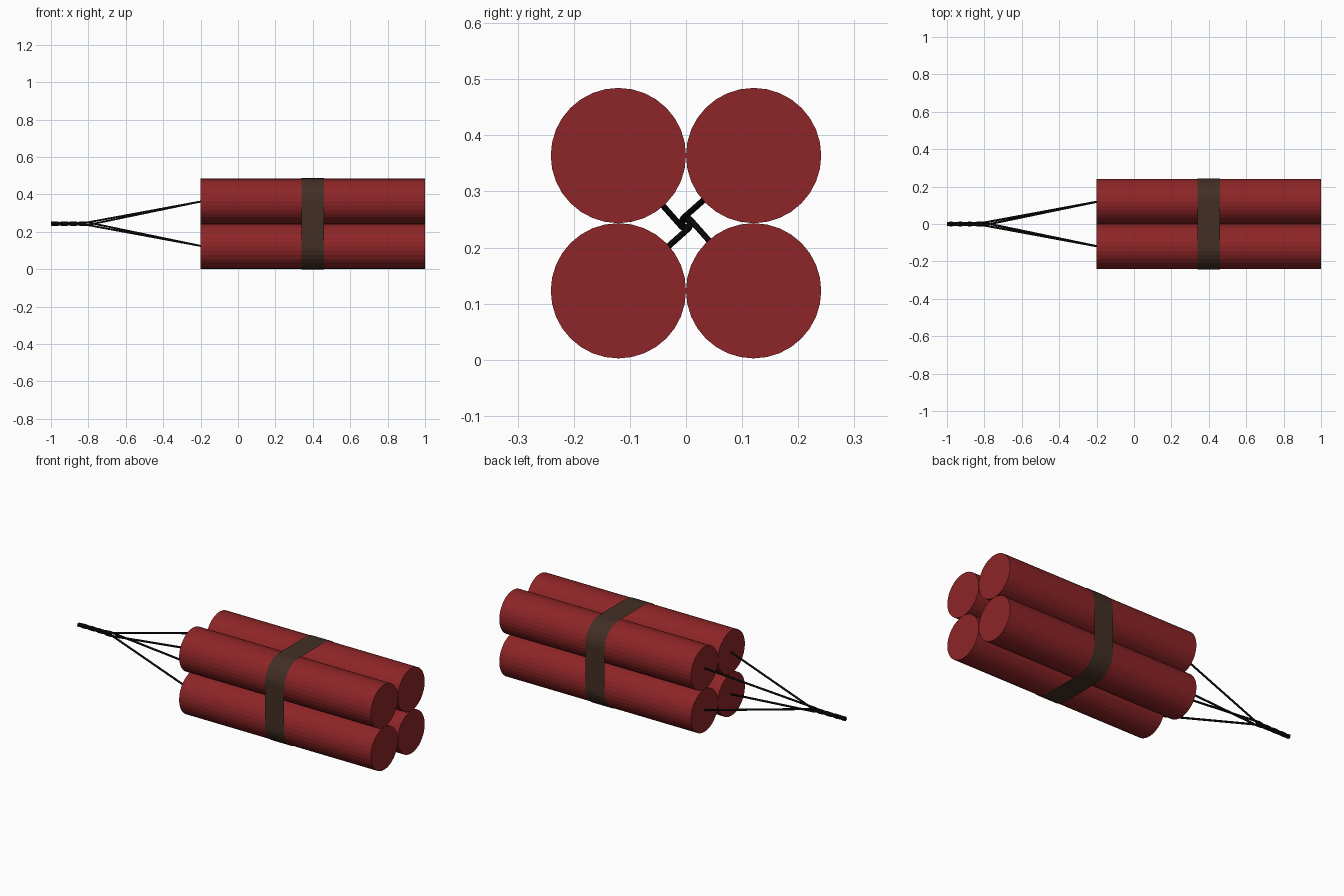
import bpy, bmesh, math
from mathutils import Matrix, Vector

if "Cube" in bpy.data.objects:
    bpy.data.objects.remove(bpy.data.objects["Cube"])

R, OFF, ZC = 0.1205, 0.1205, 0.2435


def material(name, rgb):
    m = bpy.data.materials.new(name)
    m.diffuse_color = (*rgb, 1)
    m.use_nodes = True
    m.node_tree.nodes["Principled BSDF"].inputs["Base Color"].default_value = m.diffuse_color
    return m


red = material("dark red paper", (0.27, 0.018, 0.02))
brown = material("dark brown tape", (0.055, 0.028, 0.018))
black = material("black cord", (0.004, 0.004, 0.004))


def add_mesh(name, bm, mat):
    mesh = bpy.data.meshes.new(name)
    bmesh.ops.recalc_face_normals(bm, faces=bm.faces)
    bm.to_mesh(mesh)
    bm.free()
    mesh.materials.append(mat)
    ob = bpy.data.objects.new(name, mesh)
    bpy.context.collection.objects.link(ob)
    return ob


# Four sticks, each with a fuse that runs to a twisted tail
for i in range(4):
    a = math.radians(45 + 90 * i)
    y, z = OFF * math.copysign(1, math.cos(a)), ZC + OFF * math.copysign(1, math.sin(a))

    bm = bmesh.new()
    bmesh.ops.create_cone(bm, cap_ends=True, segments=32, radius1=R, radius2=R, depth=1.2,
                          matrix=Matrix.Translation((0.4, y, z)) @ Matrix.Rotation(math.pi / 2, 4, 'Y'))
    add_mesh(f"stick_{i + 1}", bm, red)

    pts = [Vector((-0.19, y, z))]
    for k in range(13):
        t = k / 12
        b = a + math.radians(83) + t * 2 * math.pi
        r = 0.010 - 0.003 * min(1, t * 4)
        pts.append(Vector((-0.8 - 0.2 * t, r * math.cos(b), ZC + r * math.sin(b))))
    cu = bpy.data.curves.new(f"fuse_{i + 1}", 'CURVE')
    cu.dimensions = '3D'
    cu.bevel_depth = 0.0055
    cu.bevel_resolution = 1
    cu.use_fill_caps = True
    sp = cu.splines.new('POLY')
    sp.points.add(len(pts) - 1)
    for p, co in zip(sp.points, pts):
        p.co = (*co, 1)
    cu.materials.append(black)
    bpy.context.collection.objects.link(bpy.data.objects.new(f"fuse_{i + 1}", cu))

# Thin tape loop hugging the bundle
bm = bmesh.new()
rb = R + 0.0025
rings = []
for x in (0.34, 0.46):
    ring = []
    for i in range(4):
        c = math.radians(45 + 90 * i)
        for k in range(9):
            a = math.radians(90 * i + 90 * k / 8)
            ring.append(bm.verts.new((x, OFF * math.copysign(1, math.cos(c)) + rb * math.cos(a),
                                      ZC + OFF * math.copysign(1, math.sin(c)) + rb * math.sin(a))))
    rings.append(ring)
n = len(rings[0])
for k in range(n):
    j = (k + 1) % n
    bm.faces.new((rings[0][k], rings[0][j], rings[1][j], rings[1][k]))
add_mesh("tape_band", bm, brown)
